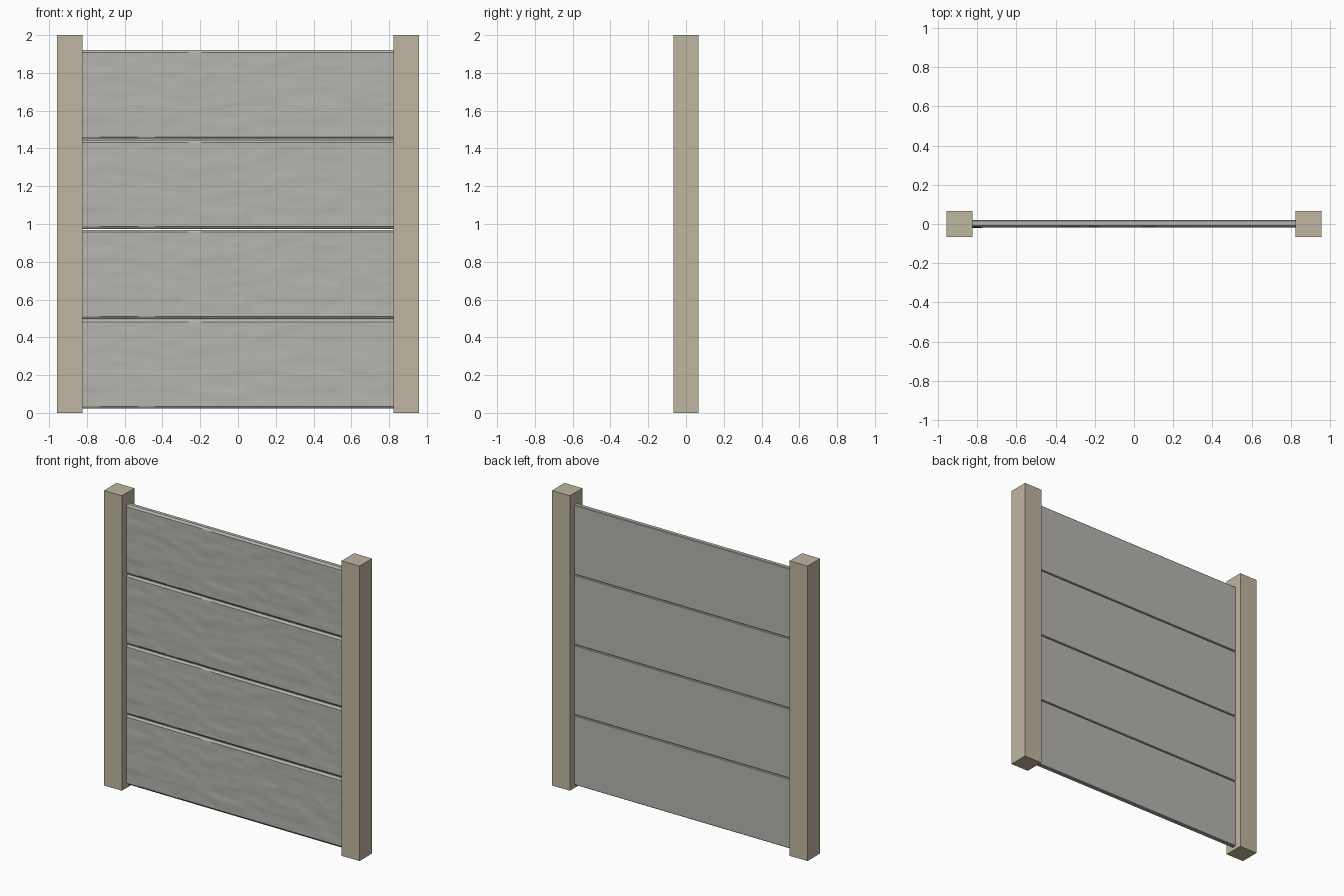
import bpy, bmesh, random
from mathutils import Vector, noise

if "Cube" in bpy.data.objects:
    bpy.data.objects.remove(bpy.data.objects["Cube"])

random.seed(4)


def material(name, rgb):
    m = bpy.data.materials.new(name)
    m.diffuse_color = (*rgb, 1)
    m.use_nodes = True
    m.node_tree.nodes["Principled BSDF"].inputs["Base Color"].default_value = m.diffuse_color
    return m


post_mat = material("beige_concrete", (0.53, 0.47, 0.35))
panel_mat = material("grey_concrete", (0.47, 0.46, 0.43))

# Square posts
for side, name in ((-1, "left_post"), (1, "right_post")):
    bpy.ops.mesh.primitive_cube_add(size=1, location=(side * 0.891, 0, 1))
    post = bpy.context.object
    post.name = name
    post.scale = (0.134, 0.134, 2)
    bpy.ops.object.transform_apply(location=False, rotation=False, scale=True)
    post.data.materials.append(post_mat)

# Stone courses: each row is split into blocks of random width and depth
ROWS = 5
courses = []
for r in range(ROWS):
    x, blocks = -0.83, []
    while x < 0.83:
        w = random.uniform(0.16, 0.36)
        blocks.append((x, x + w, random.uniform(0, 0.003)))
        x += w
    courses.append(blocks)

W, H = 0.8245, 0.472


def relief(x, t):
    """Front depth at width x and height fraction t."""
    row = min(int(t * ROWS), ROWS - 1)
    depth = next((d for a, b, d in courses[row] if a <= x <= b), 0)
    rough = noise.noise(Vector((x * 7, t * 9, 2))) * 0.0018
    rough += noise.noise(Vector((x * 18, t * 18, 5))) * 0.0008
    return -0.0165 - depth * 0.6 - rough


# Panel: rough front grid, chamfered top and bottom, flat back
bm = bmesh.new()
NX, NZ = 110, 36
bmesh.ops.create_grid(bm, x_segments=NX, y_segments=NZ, size=1)
for v in bm.verts:
    x, t = v.co.x * W, (v.co.y + 1) / 2
    edge = min(t, 1 - t) < 0.001
    y = -0.007 if edge else relief(x, t)
    v.co = (x, y, t * H)
rim = [e for e in bm.edges if e.is_boundary]
for y, inset in ((0.016, 0), (0.02, 0.004)):
    new = bmesh.ops.extrude_edge_only(bm, edges=rim)["geom"]
    for v in (g for g in new if isinstance(g, bmesh.types.BMVert)):
        v.co.y = y
        v.co.z = min(max(v.co.z, inset), H - inset)
    rim = [e for e in new if isinstance(e, bmesh.types.BMEdge) and e.is_boundary]
bmesh.ops.remove_doubles(bm, verts=bm.verts[:], dist=0.00001)
bmesh.ops.holes_fill(bm, edges=[e for e in bm.edges if e.is_boundary], sides=0)
bmesh.ops.recalc_face_normals(bm, faces=bm.faces[:])
mesh = bpy.data.meshes.new("panel")
bm.to_mesh(mesh)
bm.free()
mesh.materials.append(panel_mat)

# Four identical stacked panels
for i in range(4):
    panel = bpy.data.objects.new(f"panel_{i + 1}", mesh)
    panel.location.z = 0.022 + i * 0.4755
    bpy.context.collection.objects.link(panel)
bpy.ops.object.select_all(action='DESELECT')
panel.select_set(True)
bpy.context.view_layer.objects.active = panel
mesh.shade_smooth()
mesh.set_sharp_from_angle(angle=0.5)
